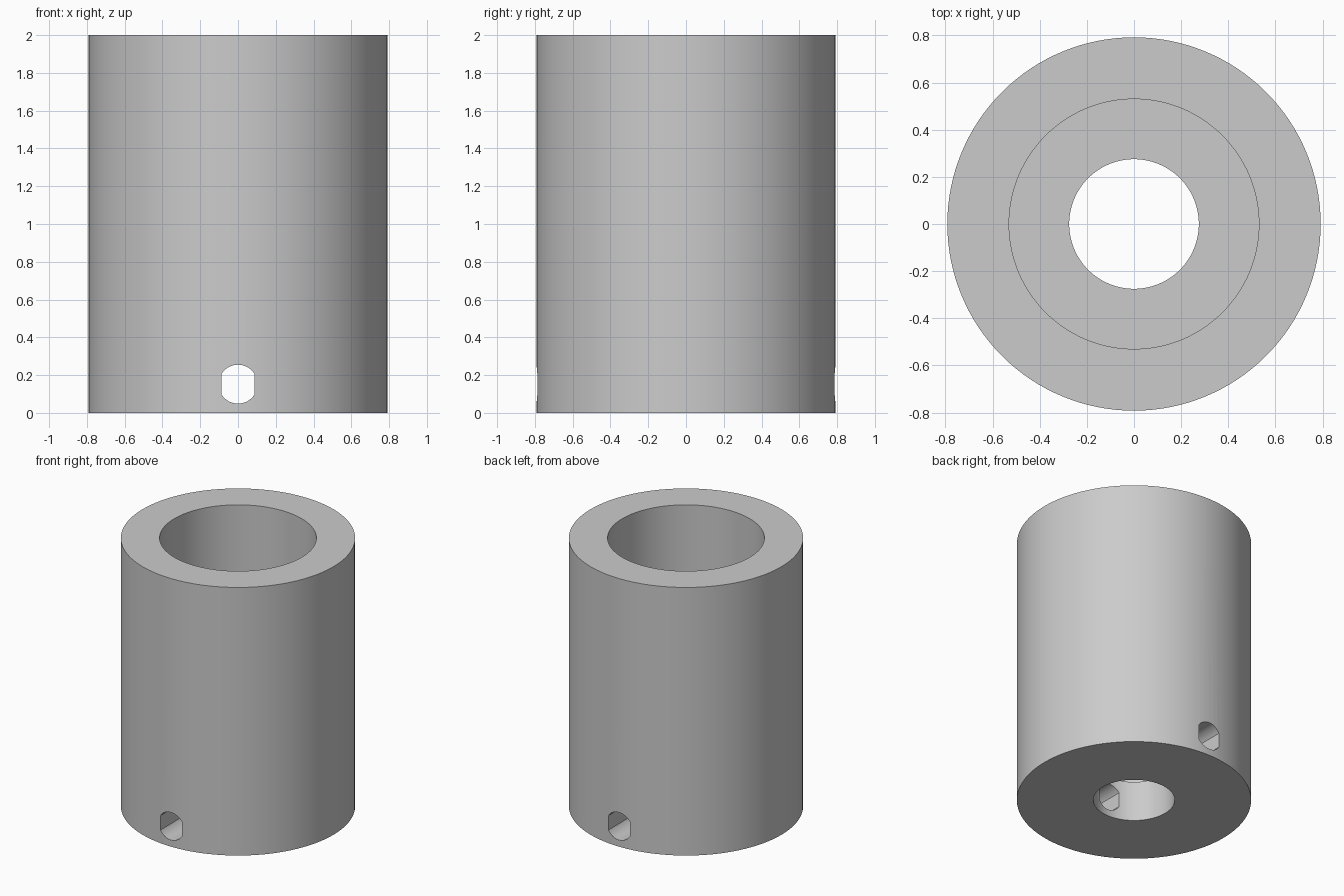
import bpy
import bmesh
from math import asin, cos, pi, radians, sin

cube = bpy.data.objects.get("Cube")
if cube:
    bpy.data.objects.remove(cube, do_unlink=True)

# Single plain grey
grey = bpy.data.materials.new("plain_grey")
grey.use_nodes = True
colour = (0.6, 0.6, 0.6, 1)
grey.diffuse_color = colour
grey.node_tree.nodes["Principled BSDF"].inputs["Base Color"].default_value = colour


def make_object(name, bm):
    bmesh.ops.recalc_face_normals(bm, faces=bm.faces)
    mesh = bpy.data.meshes.new(name)
    bm.to_mesh(mesh)
    bm.free()
    mesh.materials.append(grey)
    obj = bpy.data.objects.new(name, mesh)
    bpy.context.collection.objects.link(obj)
    return obj


def lathe(name, profile, sides):
    """Revolve a closed (radius, height) profile about z."""
    bm = bmesh.new()
    rings = [[bm.verts.new((r * cos(2 * pi * i / sides), r * sin(2 * pi * i / sides), z))
              for i in range(sides)] for r, z in profile]
    for a, b in zip(rings, rings[1:] + rings[:1]):
        for i in range(sides):
            j = (i + 1) % sides
            bm.faces.new((a[i], a[j], b[j], b[i]))
    return make_object(name, bm)


def flatted_bar(name, radius, half_width, height, length, steps=16):
    """Round bar along y with a flat on each side."""
    spread = asin(half_width / radius)
    bm = bmesh.new()
    verts = []
    for middle in (pi / 2, -pi / 2):
        for i in range(steps + 1):
            a = middle - spread + 2 * spread * i / steps
            verts.append(bm.verts.new((radius * cos(a), -length / 2, height + radius * sin(a))))
    face = bm.faces.new(verts)
    moved = bmesh.ops.extrude_face_region(bm, geom=[face])["geom"]
    bmesh.ops.translate(bm, vec=(0, length, 0),
                        verts=[v for v in moved if isinstance(v, bmesh.types.BMVert)])
    return make_object(name, bm)


# Sleeve with a wide upper bore and a narrow hole through its floor
outer, bore, hole, floor, top = 0.792, 0.53, 0.275, 0.3, 2
sleeve = lathe("sleeve", [(hole, 0), (outer, 0), (outer, top), (bore, top),
                          (bore, floor), (hole, floor)], 128)

# Cross pin slot, front to back
cutter = flatted_bar("pin_slot_cutter", 0.103, 0.088, 0.152, 2)
cutter.hide_render = True
cut = sleeve.modifiers.new("pin_slot", "BOOLEAN")
cut.operation = "DIFFERENCE"
cut.solver = "EXACT"
cut.object = cutter

bpy.ops.object.select_all(action="DESELECT")
sleeve.select_set(True)
bpy.context.view_layer.objects.active = sleeve
bpy.ops.object.modifier_apply(modifier=cut.name)
bpy.data.objects.remove(cutter, do_unlink=True)
bpy.ops.object.shade_smooth_by_angle(angle=radians(30))
